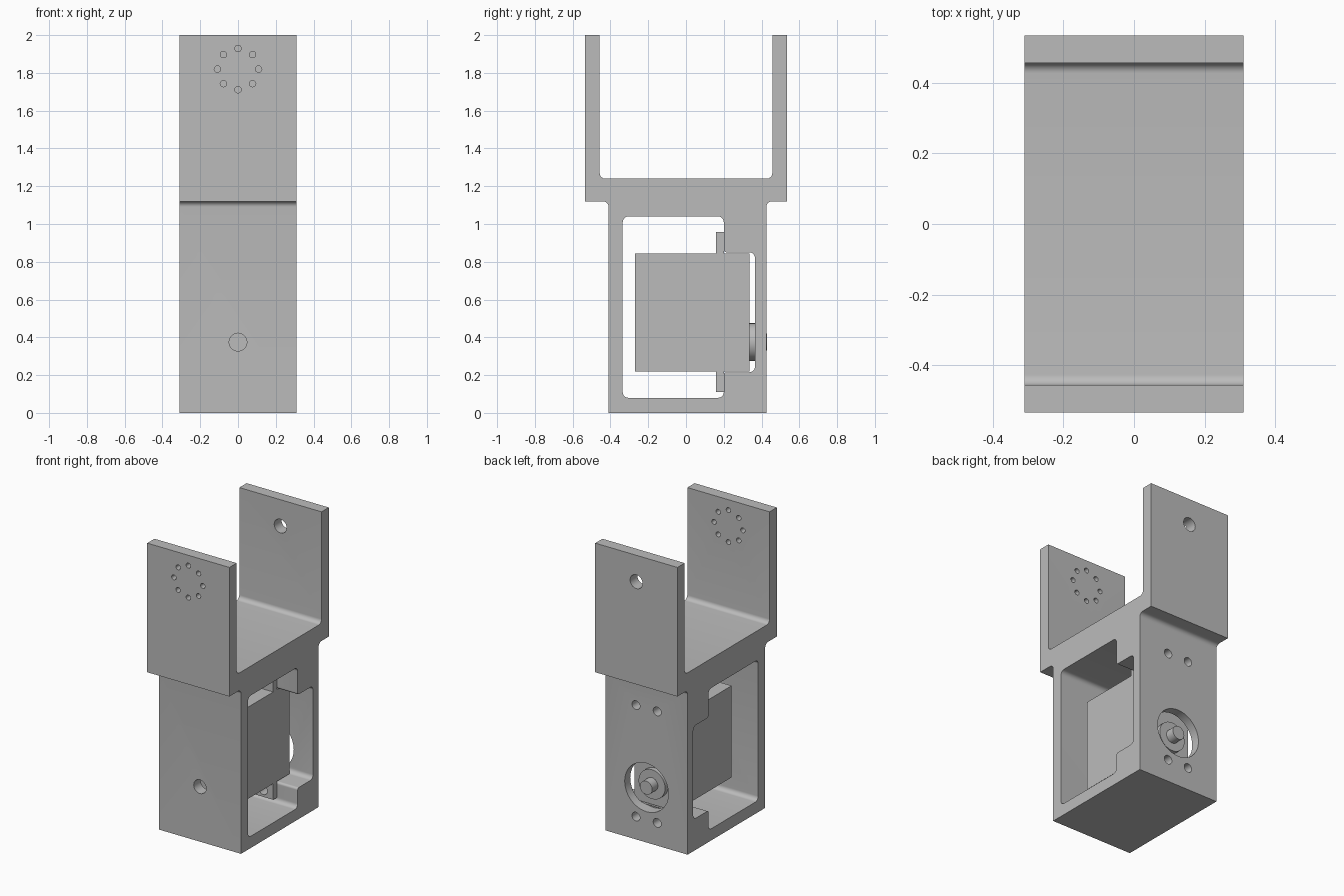
import bpy, bmesh, math
from mathutils import Vector, Matrix

old = bpy.data.objects.get("Cube")
if old:
    bpy.data.objects.remove(old, do_unlink=True)

GREY = (0.5, 0.5, 0.5, 1)
grey = bpy.data.materials.new("plain grey")
grey.use_nodes = True
grey.diffuse_color = GREY
grey.node_tree.nodes["Principled BSDF"].inputs["Base Color"].default_value = GREY

HALF = 0.31       # half width of the bracket
SHAFT_Z = 0.375   # lower joint axis
ARM_Z = 1.82      # upper joint axis


def make(name, bm):
    bmesh.ops.recalc_face_normals(bm, faces=bm.faces)
    mesh = bpy.data.meshes.new(name)
    bm.to_mesh(mesh)
    bm.free()
    mesh.materials.append(grey)
    ob = bpy.data.objects.new(name, mesh)
    bpy.context.collection.objects.link(ob)
    return ob


def fillet(corners, steps=8):
    """Round each (y, z, radius) right-angled corner of a closed outline."""
    pts = []
    for i, (y, z, r) in enumerate(corners):
        p = Vector((y, z))
        if r == 0:
            pts.append(p)
            continue
        a = (Vector(corners[i - 1][:2]) - p).normalized()
        b = (Vector(corners[(i + 1) % len(corners)][:2]) - p).normalized()
        for k in range(steps + 1):
            t = k / steps * math.pi / 2
            pts.append(p + r * (a * (1 - math.sin(t)) + b * (1 - math.cos(t))))
    return pts


def extrude(name, corners, half):
    bm = bmesh.new()
    face = bm.faces.new([bm.verts.new((-half, p.x, p.y)) for p in fillet(corners)])
    new = bmesh.ops.extrude_face_region(bm, geom=[face])["geom"]
    verts = [v for v in new if isinstance(v, bmesh.types.BMVert)]
    bmesh.ops.translate(bm, verts=verts, vec=(2 * half, 0, 0))
    return make(name, bm)


def rod(name, x, z, r, y0, y1, sides=32):
    bm = bmesh.new()
    place = Matrix.Translation((x, (y0 + y1) / 2, z)) @ Matrix.Rotation(math.pi / 2, 4, 'X')
    bmesh.ops.create_cone(bm, cap_ends=True, segments=sides, radius1=r, radius2=r,
                          depth=y1 - y0, matrix=place)
    return make(name, bm)


def cut(ob, cutters):
    """Subtract the cutters for good, then discard them."""
    bpy.context.view_layer.objects.active = ob
    for c in cutters:
        mod = ob.modifiers.new("cut", 'BOOLEAN')
        mod.operation, mod.solver, mod.object = 'DIFFERENCE', 'EXACT', c
        bpy.ops.object.modifier_apply(modifier=mod.name)
        bpy.data.objects.remove(c, do_unlink=True)


# Bracket: fork on top of a boxed housing
R = 0.03
frame = extrude("bracket", [
    (-0.41, 0, 0), (0.425, 0, 0), (0.425, 1.12, R), (0.535, 1.12, 0),
    (0.535, 2, 0), (0.457, 2, 0), (0.457, 1.24, R), (-0.457, 1.24, R),
    (-0.457, 2, 0), (-0.535, 2, 0), (-0.535, 1.12, 0), (-0.41, 1.12, R)], HALF)

# Housing window with a pocket for the motor
window = extrude("window_cutter", [
    (-0.335, 0.08, R), (0.2, 0.08, R), (0.2, 0.215, 0.015), (0.365, 0.215, R),
    (0.365, 0.85, R), (0.2, 0.85, 0.015), (0.2, 1.04, R), (-0.335, 1.04, R)], HALF + 0.1)

# Joint holes, ring of horn holes and motor screw holes
screws = [(x, z) for x in (-0.08, 0.08) for z in (0.155, 0.915)]
holes = [window,
         rod("pivot_cutter", 0, SHAFT_Z, 0.047, -0.5, -0.3),
         rod("arm_cutter", 0, ARM_Z, 0.047, 0.4, 0.6),
         rod("shaft_cutter", 0, SHAFT_Z, 0.165, 0.35, 0.5, 48)]
for k in range(8):
    t = k * math.pi / 4
    holes.append(rod("horn_cutter", 0.109 * math.cos(t), ARM_Z + 0.109 * math.sin(t),
                     0.017, -0.6, -0.4, 16))
holes += [rod("screw_cutter", x, z, 0.03, 0.15, 0.5, 24) for x, z in screws]
cut(frame, holes)

# Motor: body, mounting flange, collar and output shaft
body = extrude("motor_body", [(-0.27, 0.22, 0), (0.335, 0.22, 0),
                              (0.335, 0.845, 0), (-0.27, 0.845, 0)], 0.155)
flange = extrude("motor_flange", [(0.158, 0.11, 0), (0.2, 0.11, 0),
                                  (0.2, 0.957, 0), (0.158, 0.957, 0)], 0.155)
cut(flange, [rod("screw_cutter", x, z, 0.03, 0.1, 0.3, 24) for x, z in screws])
collar = rod("motor_collar", 0, SHAFT_Z, 0.1, 0.33, 0.368)
shaft = rod("motor_shaft", 0, SHAFT_Z, 0.046, 0.36, 0.43)

# Smooth round surfaces, keep edges sharp
bpy.ops.object.select_all(action='DESELECT')
for ob in (frame, body, flange, collar, shaft):
    ob.select_set(True)
bpy.context.view_layer.objects.active = frame
bpy.ops.object.shade_smooth_by_angle(angle=math.radians(30))
